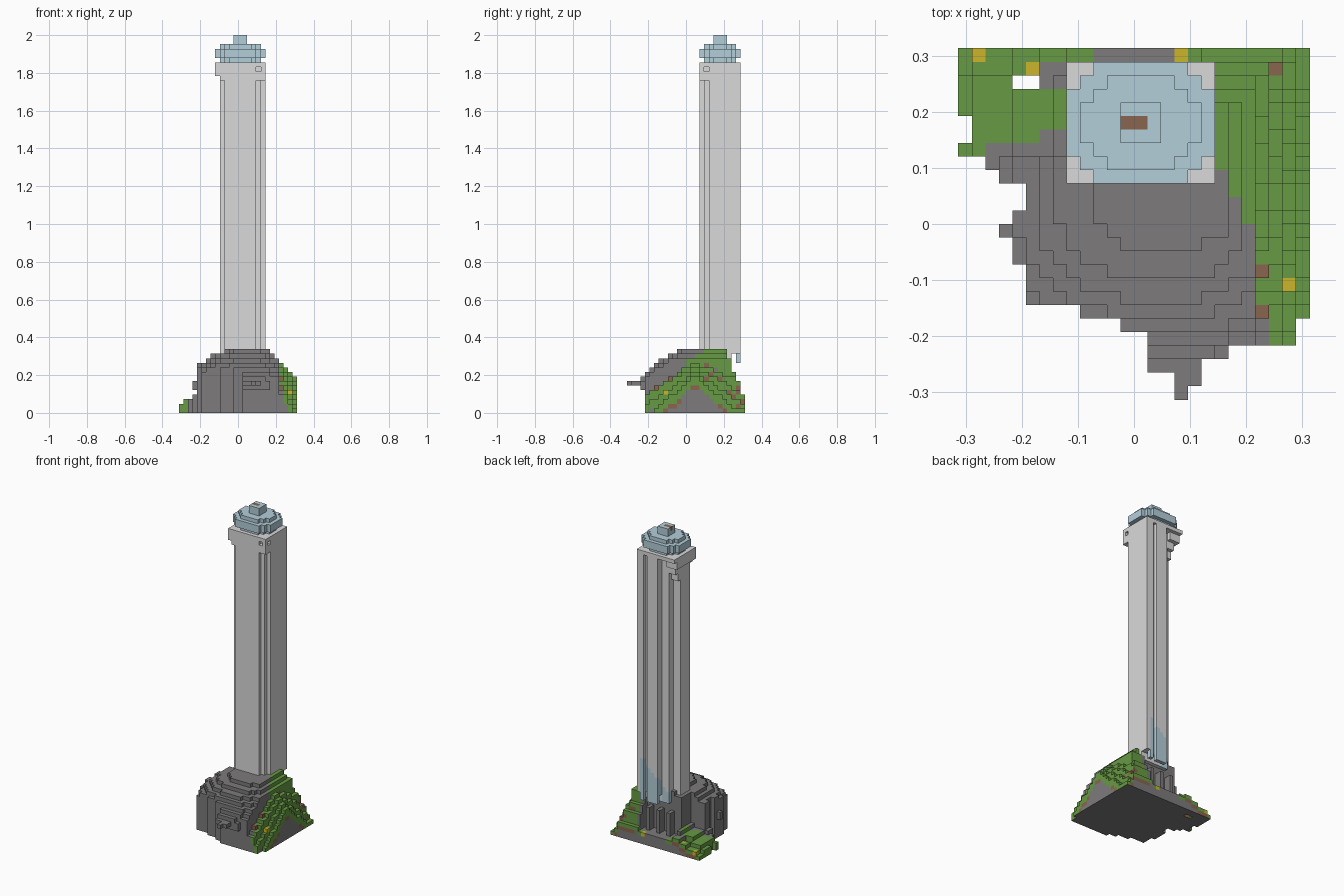
import bpy
import bmesh
import random
from mathutils import Vector

random.seed(4)
if "Cube" in bpy.data.objects:
    bpy.data.objects.remove(bpy.data.objects["Cube"], do_unlink=True)

SIZE = 26            # ground cells per side
TALL = 83            # cells in the full height
CELL = 2 / TALL


def make_material(name, rgb):
    mat = bpy.data.materials.new(name)
    mat.use_nodes = True
    colour = (*rgb, 1)
    mat.diffuse_color = colour
    mat.node_tree.nodes["Principled BSDF"].inputs["Base Color"].default_value = colour
    return mat


MATERIALS = {
    "rock": make_material("rock grey", (.205, .196, .2)),
    "grass": make_material("grass green", (.135, .325, .058)),
    "soil": make_material("soil brown", (.25, .13, .075)),
    "flower": make_material("flower yellow", (.6, .47, .025)),
    "stone": make_material("pale stone", (.71, .7, .7)),
    "glass": make_material("pale blue", (.45, .62, .7)),
}
SIDES = [Vector(s) for s in ((1, 0, 0), (-1, 0, 0), (0, 1, 0),
                             (0, -1, 0), (0, 0, 1), (0, 0, -1))]


def build_blocks(name, blocks):
    """Make one mesh from the open sides of a {cell: material} set."""
    mesh = bpy.data.meshes.new(name)
    names = sorted(set(blocks.values()))
    for n in names:
        mesh.materials.append(MATERIALS[n])
    bm = bmesh.new()
    corners = {}

    def corner(p):
        key = tuple(round(c) for c in p)
        if key not in corners:
            i, j, k = key
            half = SIZE / 2
            corners[key] = bm.verts.new(((i - half) * CELL, (j - half) * CELL, k * CELL))
        return corners[key]

    for cell, kind in blocks.items():
        for side in SIDES:
            if tuple(int(c + d) for c, d in zip(cell, side)) in blocks:
                continue
            u = Vector((side.y, side.z, side.x))
            w = side.cross(u)
            mid = Vector(cell) + Vector((.5, .5, .5)) + side / 2
            ring = [mid + (u * a + w * b) / 2
                    for a, b in ((1, 1), (-1, 1), (-1, -1), (1, -1))]
            face = bm.faces.new([corner(p) for p in ring])
            # undersides of the ground are bare rock
            bare = side.z < 0 and kind in ("grass", "soil")
            face.material_index = names.index("rock" if bare else kind)
    bm.to_mesh(mesh)
    bm.free()
    obj = bpy.data.objects.new(name, mesh)
    bpy.context.collection.objects.link(obj)
    return obj


# Hill: first and last cell of each row, back row first
FIRST = [0] * 5 + [1, 1, 0, 2, 3, 5, 5, 4, 3, 4, 4, 5, 5, 5, 9, 12, 14, 14, 14, 16, 16]
LAST = [25] * 20 + [24, 24, 19, 17, 17, 16]
FLOWERS = {(1, 25), (5, 24), (16, 25), (24, 8)}
BARE_SPOTS = {(22, 9), (22, 6), (23, 24)}


def is_grassy(i, j):
    right = i >= max(19, 22 - max(0, j - 11) * .5) and (i > 22 or j > 5)
    left = i < 6 and j >= 19 or i < 8 and 20 <= j <= 22 or i < 2 and j == 18
    back = j == 25 and not 10 <= i <= 15
    return right or left or back


def hill_height(i, j):
    rock = 14 - .05 * max(0, 14 - j) ** 2 - .04 * max(0, 13 - i) ** 2
    if j < 12:                                    # rounded front right shoulder
        rock -= .05 * max(0, i - 16) ** 2
    h = min(rock, 14 - max(0, i - 19))
    if j < 4:
        h = max(7, h)
    if i >= 22:                                   # sloping meadow side
        spread = (i - 19) / 6
        h = 14 - (i - 19) - .8 * abs(j - 14.5) * spread
        h = min(h, 4 + (j - 4) * .75)
    if j >= 22 and i > 17:                        # steep back edge
        h = min(h, 12 - (j - 22) * 2.6)
    if i < 8 and j >= 18:                         # low bank beside the tower
        h = 2.4 + i * .35 - (j > 23)
    elif i <= 17 and j >= 22:                     # hollow behind the tower
        h = 3
        if i in (10, 13, 16) and j < 24:          # rough pillars under the shaft
            h = 9
    if i < 4:                                     # low bank and small ledge
        h = min(h, 7 if j < 16 else 4 if i == 3 else 3)
    return max(1, round(h))


def ground_kind(i, j, depth):
    """Grass on top, patches of soil below it, then rock."""
    if depth == 0 and (i, j) in FLOWERS:
        return "flower"
    if depth == 0 and (i, j) in BARE_SPOTS:
        return "soil"
    if not is_grassy(i, j):
        return "rock"
    if j == 25:
        turf = 1
    elif i < 8:
        turf = 3
    else:
        turf = 4 if j >= 20 and i < 25 else 2
    if 18 < i < 25 and j > 14 and depth == 1 and random.random() < .3:
        return "soil"
    if depth < turf:
        return "grass"
    soil_patch = (i < 8 or i > 18) if j == 25 else 8 <= j <= 11 or j in (14, 15) or j > 19
    return "soil" if depth == turf and soil_patch else "rock"


hill = {}
for j in range(SIZE):
    row = SIZE - 1 - j
    for i in range(FIRST[row], LAST[row] + 1):
        if j == 23 and i in (4, 5):
            continue
        low = 6 if j < 3 else 5 if j == 3 else 0  # overhanging beak of rock
        if i == 3 and 8 < j < 16:
            low = 5
        top = hill_height(i, j)
        for k in range(low, top):
            hill[i, j, k] = ground_kind(i, j, top - 1 - k)
build_blocks("hill", hill)

# Shaft with stepped corners, a groove, small windows and a square cap
CAP = 74
FRONT_STEPS = {(9, 16), (17, 16), (18, 16), (18, 17)}
WINDOWS = {(17, 16), (18, 17)}


def shaft_back(i, k):
    if k == CAP + 2:
        return 24
    corbel = max(0, (k - CAP + 6) // 2) if i < 11 else 0
    return min(24, 20 + max(0, (i - 9) // 2) * 2 + corbel)


shaft = {}
for k in range(8, CAP + 3):
    for i in range(8 if k >= CAP else 9, 19):
        for j in range(16, shaft_back(i, k) + 1):
            if k < CAP - 1 and (i, j) in FRONT_STEPS:
                continue
            if k == CAP + 1 and (i, j) in WINDOWS:
                continue
            if k < CAP + 2 and (i, j) == (16, 24):
                continue
            # broken lower edge at the back
            start = 13 if j == 23 or (i == 18 and j > 23) else 11 if j > 21 else 8
            if k < start:
                continue
            splash = (j >= shaft_back(i, k) - 1 and i < 18
                      and 11 <= k < 23 - (18 - i) - (24 - j))
            shaft[i, j, k] = "glass" if splash else "stone"
build_blocks("tower_shaft", shaft)

# Domed roof: half widths of each layer, then a square knob
dome = {}
LAYERS = [(4.6, 3.6), (5.9, 4.9), (5.9, 4.9), (4.4, 3.5)]
for n, (rx, ry) in enumerate(LAYERS):
    for i in range(8, 19):
        for j in range(16, 25):
            if ((i - 13) / rx) ** 2 + ((j - 20) / ry) ** 2 <= 1:
                dome[i, j, CAP + 3 + n] = "glass"
for k in (TALL - 2, TALL - 1):
    for i in (12, 13, 14):
        for j in (19, 20, 21):
            dome[i, j, k] = "glass"
dome[12, 20, TALL - 1] = dome[13, 20, TALL - 1] = "soil"
build_blocks("dome_roof", dome)
